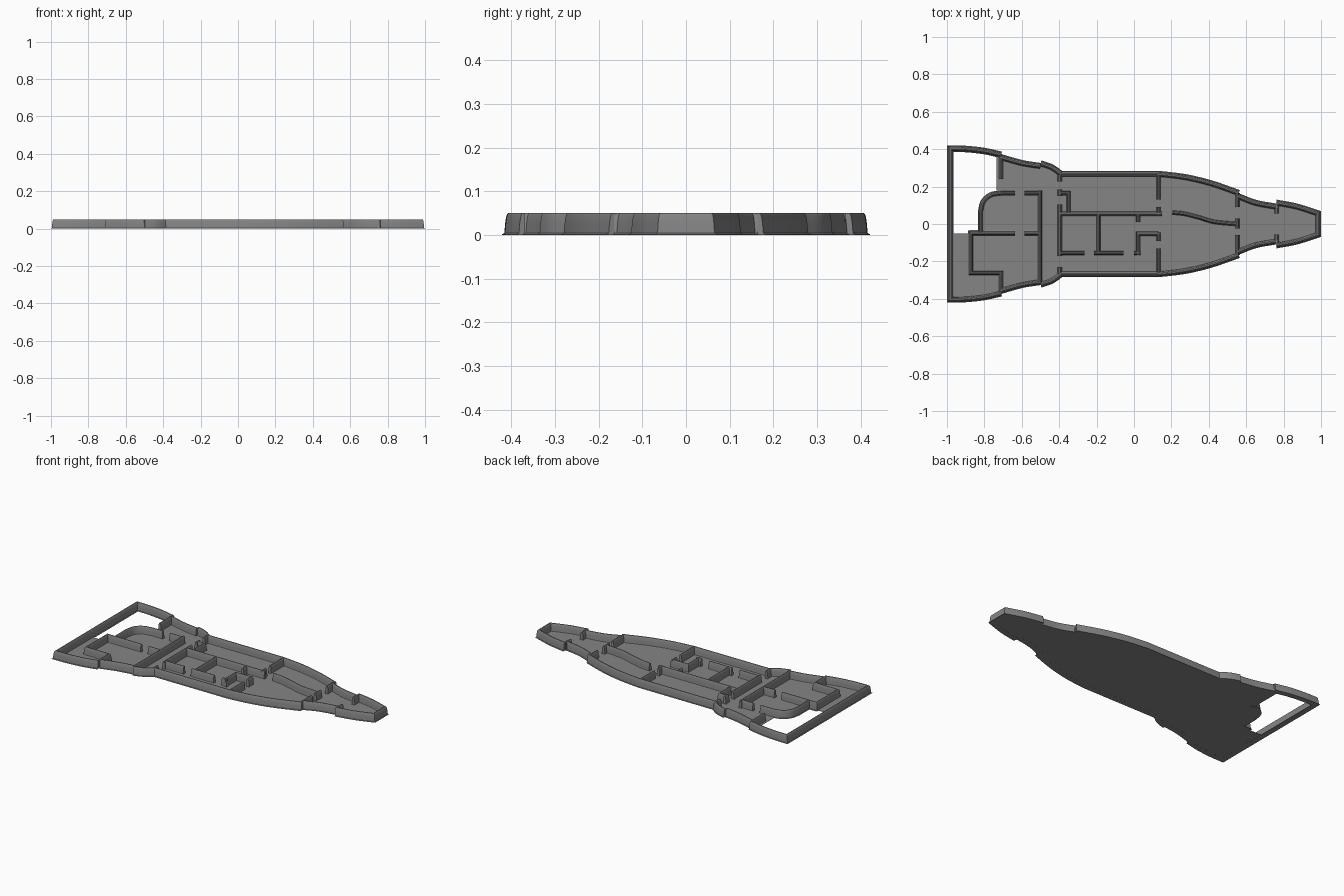
import bpy, bmesh, math
from mathutils import Vector

if "Cube" in bpy.data.objects:
    bpy.data.objects.remove(bpy.data.objects["Cube"])

grey = bpy.data.materials.new("hull_grey")
grey.diffuse_color = (0.235, 0.235, 0.235, 1)
grey.use_nodes = True
grey.node_tree.nodes["Principled BSDF"].inputs["Base Color"].default_value = grey.diffuse_color

# Half of the wall section: thin foot flange, leaning side, rounded crown
HALF = [(1.0, 0.0), (1.0, 0.0015), (0.72, 0.004), (0.62, 0.025), (0.5, 0.04),
        (0.38, 0.047), (0.2, 0.05)]
SECTION = HALF + [(-u, z) for u, z in reversed(HALF)]


def smooth(pts, n=5):
    """Catmull-Rom curve through the points."""
    p = [Vector(q) for q in pts]
    p = [2 * p[0] - p[1]] + p + [2 * p[-1] - p[-2]]
    out = []
    for i in range(1, len(p) - 2):
        a, b, c, d = p[i - 1:i + 3]
        for k in range(n):
            t = k / n
            v = 0.5 * (2 * b + (c - a) * t + (2 * a - 5 * b + 4 * c - d) * t * t
                       + (3 * b - a - 3 * c + d) * t ** 3)
            out.append((v.x, v.y))
    return out + [tuple(p[-2])]


def flip(pts):
    return [(x, -y) for x, y in pts]


def finish(name, bm):
    bmesh.ops.recalc_face_normals(bm, faces=bm.faces)
    me = bpy.data.meshes.new(name)
    bm.to_mesh(me)
    bm.free()
    me.materials.append(grey)
    ob = bpy.data.objects.new(name, me)
    bpy.context.collection.objects.link(ob)
    bpy.ops.object.select_all(action='DESELECT')
    ob.select_set(True)
    bpy.context.view_layer.objects.active = ob
    bpy.ops.object.shade_smooth_by_angle(angle=math.radians(25))


def wall(name, paths, half=0.0175, base=0.0):
    """Sweep the wall section along each path with mitred corners."""
    bm = bmesh.new()
    for path in paths:
        p = [Vector(q) for q in path]
        rings = []
        for i, q in enumerate(p):
            d0 = (q - p[i - 1]).normalized() if i else (p[1] - q).normalized()
            d1 = (p[i + 1] - q).normalized() if i < len(p) - 1 else d0
            n0, n1 = Vector((-d0.y, d0.x)), Vector((-d1.y, d1.x))
            m = (n0 + n1).normalized()
            m = m / max(m.dot(n1), 0.4)
            rings.append([bm.verts.new((q.x + m.x * u * half, q.y + m.y * u * half, max(z, base)))
                          for u, z in SECTION])
        for a, b in zip(rings, rings[1:]):
            for j in range(len(a)):
                k = (j + 1) % len(a)
                bm.faces.new((a[j], a[k], b[k], b[j]))
        bm.faces.new(rings[0])
        bm.faces.new(rings[-1])
    finish(name, bm)


# Hull centre lines on the +y side
stern = smooth([(-0.9825, 0.403), (-0.9, 0.401), (-0.8, 0.39), (-0.71, 0.37)])
quarter = smooth([(-0.715, 0.357), (-0.6, 0.325), (-0.5, 0.309)])
shoulder = smooth([(-0.5, 0.323), (-0.44, 0.302), (-0.39, 0.267)])
side = [(-0.395, 0.267)] + smooth([(0.13, 0.267), (0.27, 0.25), (0.41, 0.217), (0.56, 0.165)])
neck = smooth([(0.55, 0.15), (0.65, 0.112), (0.77, 0.09)])
bow = smooth([(0.76, 0.113), (0.87, 0.092), (0.9825, 0.056)])

wall("stern_hull", [stern[::-1] + flip(stern)])
wall("bow_hull", [bow + flip(bow)[::-1]])
for name, path in (("quarter_hull", quarter), ("shoulder_hull", shoulder),
                   ("side_hull", side), ("neck_hull", neck)):
    wall(name, [path, flip(path)])

# Floor plate, with the open bay at the stern corner
arc = smooth([(-0.71, 0.165), (-0.765, 0.155), (-0.805, 0.12), (-0.82, 0.065)])
edge = quarter + shoulder + side + neck + bow
outline = ([(-0.735, 0.362)] + edge + flip(edge)[::-1] + flip(stern)[::-1]
           + [(-0.9825, -0.05), (-0.88, -0.05), (-0.88, -0.033), (-0.82, -0.033)]
           + arc[::-1] + [(-0.735, 0.18)])
bm = bmesh.new()
pts = []
for q in outline:
    if not pts or (Vector(q) - Vector(pts[-1])).length > 1e-4:
        pts.append(q)
face = bm.faces.new([bm.verts.new((x, y, 0.0003)) for x, y in pts])
ext = bmesh.ops.extrude_face_region(bm, geom=[face])
for v in ext["geom"]:
    if isinstance(v, bmesh.types.BMVert):
        v.co.z = 0.002
bmesh.ops.triangulate(bm, faces=[f for f in bm.faces if len(f.verts) > 4])
finish("floor", bm)


def partitions(name, paths):
    wall(name, paths, half=0.015, base=0.001)


def cross(x, spans):
    """Bulkhead pieces across the hull, with door gaps between spans."""
    return [[(x, a), (x, b)] for a, b in spans]


def along(y, spans):
    return [[(a, y), (b, y)] for a, b in spans]


# Bulkheads across the hull
partitions("stern_bulkhead", cross(-0.712, [(0.365, 0.24)]))
partitions("aft_bulkhead", cross(-0.503, [(0.18, -0.315)]))
partitions("cabin_bulkhead", cross(-0.397, [(0.265, 0.228), (0.185, 0.15), (0.105, -0.17), (-0.23, -0.27)]))
partitions("middle_bulkhead", cross(0.13, [(0.265, 0.13), (0.09, 0.047), (-0.045, -0.09), (-0.13, -0.265)]))
partitions("fore_bulkhead", cross(0.553, [(0.165, 0.09), (0.03, -0.025), (-0.06, -0.165)]))
partitions("bow_bulkhead", cross(0.763, [(0.11, 0.055), (-0.055, -0.11)]))

# Aft rooms: curved wall, stepped corner and corridor walls
partitions("curved_aft_wall", [[(-0.635, 0.165)] + arc + [(-0.82, -0.05)]])
partitions("aft_room_walls", along(0.165, [(-0.585, -0.503)])
           + along(-0.05, [(-0.585, -0.503)])
           + [[(-0.635, -0.05), (-0.872, -0.05), (-0.872, -0.262), (-0.712, -0.262), (-0.712, -0.37)]])

# Middle rooms
partitions("entry_nook", [[(-0.397, 0.165), (-0.35, 0.165), (-0.35, 0.055)]])
partitions("corridor_wall", along(0.055, [(-0.397, 0.15)]))
partitions("cabin_walls", cross(-0.19, [(0.055, -0.155)])
           + along(-0.155, [(-0.397, -0.265), (-0.213, -0.055), (0.0, 0.035)])
           + cross(0.022, [(0.055, 0.012)])
           + [[(0.022, -0.165), (0.022, -0.052), (0.13, -0.052)]])

# Winding wall of the fore room
partitions("winding_wall", [smooth([(0.205, 0.062), (0.27, 0.055), (0.35, 0.035), (0.43, 0.012), (0.553, 0.0)])])
